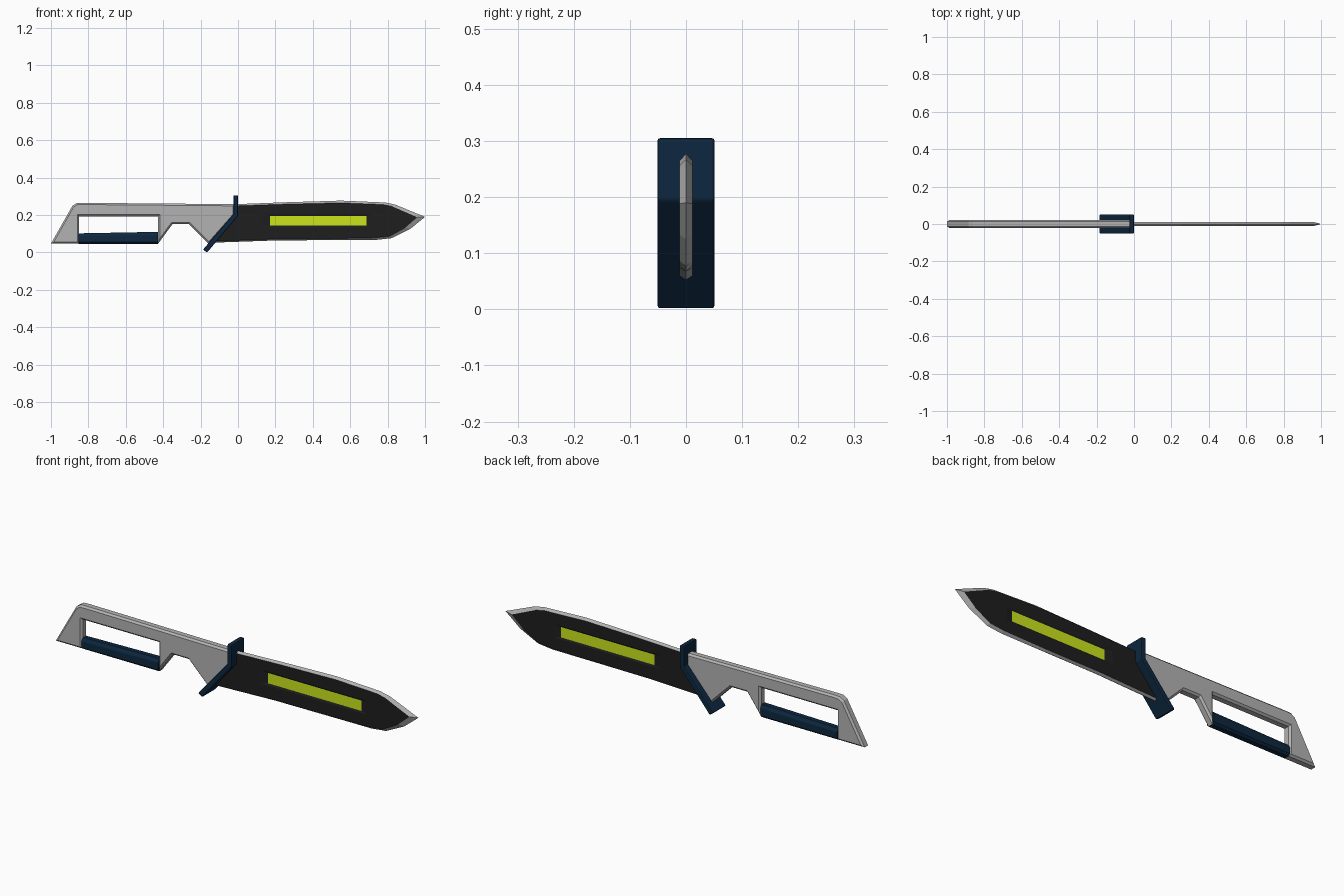
import bpy, bmesh

if "Cube" in bpy.data.objects:
    bpy.data.objects.remove(bpy.data.objects["Cube"])


def material(name, rgb):
    m = bpy.data.materials.new(name)
    m.diffuse_color = (*rgb, 1)
    m.use_nodes = True
    m.node_tree.nodes["Principled BSDF"].inputs["Base Color"].default_value = m.diffuse_color
    return m


steel = material("steel", (0.45, 0.45, 0.45))
black = material("black", (0.013, 0.013, 0.013))
navy = material("navy", (0.004, 0.02, 0.05))
lime = material("lime", (0.6, 0.78, 0.012))


def finish(name, bm, mats):
    bmesh.ops.recalc_face_normals(bm, faces=bm.faces[:])
    me = bpy.data.meshes.new(name)
    bm.to_mesh(me)
    bm.free()
    for m in mats:
        me.materials.append(m)
    ob = bpy.data.objects.new(name, me)
    bpy.context.collection.objects.link(ob)
    return ob


def prism(name, pts, half, bevel, mat, all_edges=False, segments=1):
    """Extrude an x/z profile to y = +-half and chamfer its rims."""
    bm = bmesh.new()
    front = bm.faces.new([bm.verts.new((x, -half, z)) for x, z in pts])
    new = bmesh.ops.extrude_face_region(bm, geom=[front], use_keep_orig=True)["geom"]
    bmesh.ops.translate(bm, vec=(0, 2 * half, 0),
                        verts=[g for g in new if isinstance(g, bmesh.types.BMVert)])
    bmesh.ops.recalc_face_normals(bm, faces=bm.faces[:])
    edges = [e for e in bm.edges
             if all_edges or abs(e.verts[0].co.y - e.verts[1].co.y) < 1e-6]
    bmesh.ops.bevel(bm, geom=edges, offset=bevel, segments=segments,
                    profile=0.5, affect='EDGES', clamp_overlap=True)
    return finish(name, bm, [mat])


# Handle frame, open at the bottom where the grip bar closes it
prism("handle_frame", [
    (-1, 0.047), (-0.85, 0.047), (-0.85, 0.193), (-0.427, 0.193),
    (-0.427, 0.047), (-0.35, 0.152), (-0.262, 0.152), (-0.155, 0.045),
    (-0.018, 0.2), (-0.018, 0.258), (-0.83, 0.265), (-0.862, 0.264),
    (-0.885, 0.25)], 0.022, 0.009, steel)

# Grip bar: chamfered lengthwise
bm = bmesh.new()
section = [(-0.012, 0), (0.012, 0), (0.022, 0.16), (0.022, 0.72),
           (0.012, 1), (-0.012, 1), (-0.022, 0.72), (-0.022, 0.16)]
ends = [[bm.verts.new((x, y, 0.046 + t * h)) for y, t in section]
        for x, h in ((-0.852, 0.056), (-0.427, 0.064))]
for ring in ends:
    bm.faces.new(ring)
for i in range(8):
    j = (i + 1) % 8
    bm.faces.new((ends[0][i], ends[0][j], ends[1][j], ends[1][i]))
finish("grip_bar", bm, [navy])

# Bent guard plate
prism("guard", [(-0.024, 0.305), (0, 0.305), (0, 0.195), (-0.165, 0),
                (-0.187, 0.015), (-0.024, 0.205)],
      0.051, 0.005, navy, all_edges=True, segments=2)

# Blade: sharp outline at y = 0, flat black faces with a recessed lime strip
outer = [(-0.012, 0.258), (0.25, 0.268), (0.55, 0.277), (0.787, 0.267),
         (0.84, 0.256), (1.0, 0.19), (0.92, 0.125), (0.82, 0.076),
         (0.74, 0.067), (0.5, 0.066), (0.2, 0.064), (-0.14, 0.052), (-0.012, 0.2)]
inner = [(-0.012, 0.249), (0.25, 0.258), (0.55, 0.265), (0.775, 0.256),
         (0.825, 0.246), (0.958, 0.188), (0.895, 0.133), (0.812, 0.087),
         (0.74, 0.079), (0.5, 0.074), (0.2, 0.072), (-0.125, 0.06), (-0.012, 0.2)]
recess = [(0.13, 0.204), (0.722, 0.204), (0.722, 0.136), (0.13, 0.136)]
strip = [(0.17, 0.196), (0.688, 0.196), (0.688, 0.144), (0.17, 0.144)]

bm = bmesh.new()


def add_ring(pts, y):
    return [bm.verts.new((x, y, z)) for x, z in pts]


def bridge(a, b, index):
    for i in range(len(a)):
        j = (i + 1) % len(a)
        bm.faces.new((a[i], a[j], b[j], b[i])).material_index = index


def loop_edges(r):
    return [bm.edges.get((r[i - 1], r[i])) for i in range(len(r))]


rim = add_ring(outer, 0)
for s in (-1, 1):
    flat = add_ring(inner, s * 0.0115)
    lip = add_ring(recess, s * 0.0115)
    floor = add_ring(strip, s * 0.007)
    bridge(rim, flat, 0)
    bridge(lip, floor, 1)
    bm.faces.new(floor).material_index = 2
    filled = bmesh.ops.triangle_fill(bm, use_beauty=True, use_dissolve=False,
                                     edges=loop_edges(flat) + loop_edges(lip))
    for g in filled["geom"]:
        if isinstance(g, bmesh.types.BMFace):
            g.material_index = 1
finish("blade", bm, [steel, black, lime])
